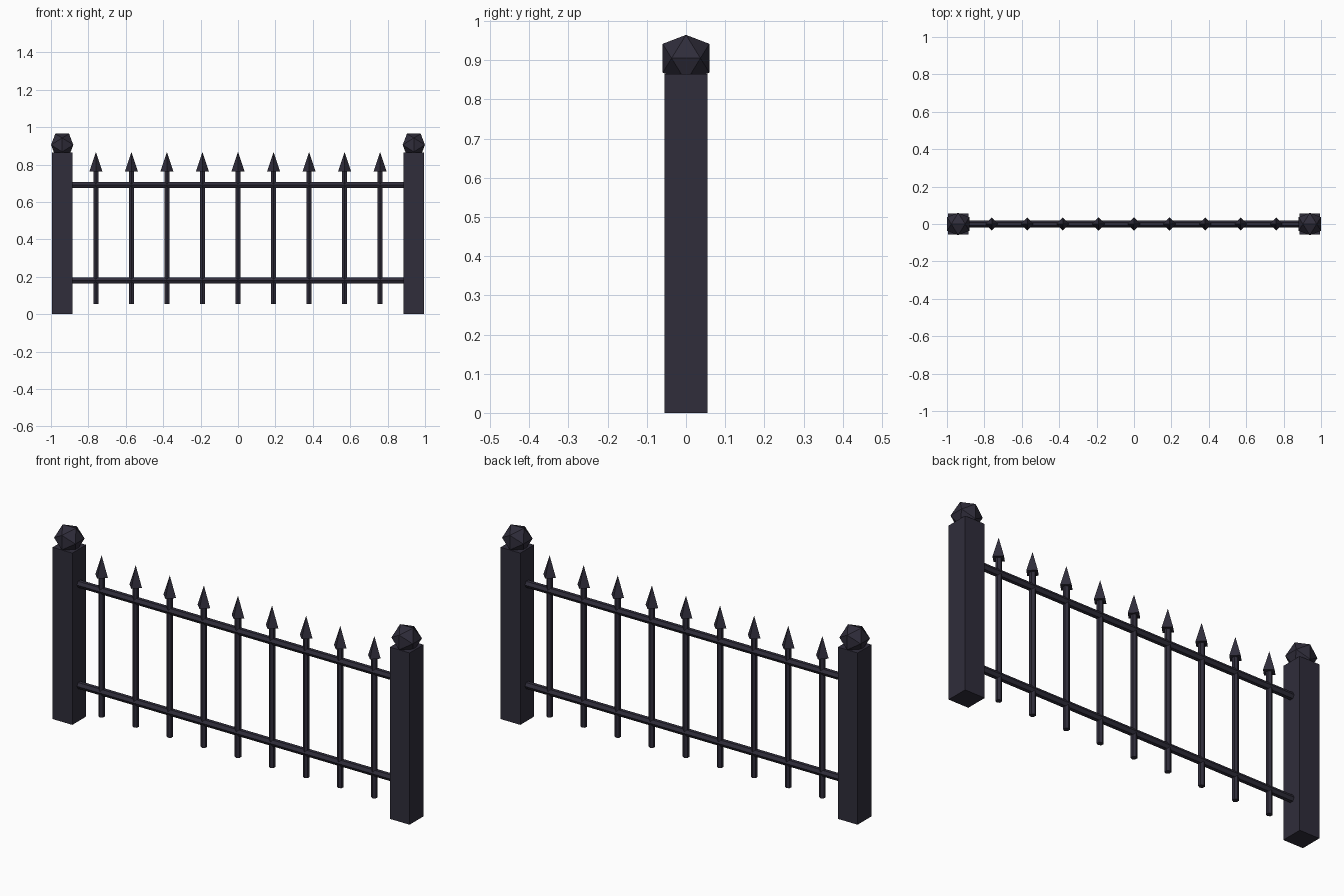
import bpy, bmesh
from math import pi
from mathutils import Matrix, Vector

cube = bpy.data.objects.get("Cube")
if cube:
    bpy.data.objects.remove(cube, do_unlink=True)

IRON = (0.029, 0.026, 0.043, 1.0)
iron = bpy.data.materials.new("dark_iron")
iron.use_nodes = True
iron.diffuse_color = IRON
bsdf = iron.node_tree.nodes["Principled BSDF"]
bsdf.inputs["Base Color"].default_value = IRON
bsdf.inputs["Roughness"].default_value = 0.7


def finish(name, bm, location):
    bmesh.ops.recalc_face_normals(bm, faces=bm.faces)
    mesh = bpy.data.meshes.new(name)
    bm.to_mesh(mesh)
    bm.free()
    mesh.materials.append(iron)
    obj = bpy.data.objects.new(name, mesh)
    obj.location = location
    bpy.context.collection.objects.link(obj)
    return obj


def bar(name, sides, r_low, r_high, length, location, turn=Matrix()):
    """Centred prism or cone with corners on the y axis, optionally turned."""
    bm = bmesh.new()
    bmesh.ops.create_cone(bm, cap_ends=True, segments=sides, radius1=r_low,
                          radius2=r_high, depth=length, matrix=turn)
    return finish(name, bm, location)


def box(name, size, location):
    bm = bmesh.new()
    bmesh.ops.create_cube(bm, size=1, matrix=Matrix.Diagonal((*size, 1)))
    return finish(name, bm, location)


def finial(name, radius, location):
    """Icosahedron resting with one edge along x at its top."""
    bm = bmesh.new()
    long = radius * 0.8507
    short = radius * 0.5257
    for a in (-short, short):
        for b in (-long, long):
            for co in ((a, 0, b), (0, b, a), (b, a, 0)):
                bm.verts.new(Vector(co))
    bmesh.ops.convex_hull(bm, input=bm.verts)
    return finish(name, bm, location)


# Square end posts with faceted finials
POST_X, POST_H = 0.94, 0.865
for side, label in ((-1, "right"), (1, "left")):
    box(f"{label}_post", (0.11, 0.11, POST_H), (side * POST_X, 0, POST_H / 2))
    finial(f"{label}_finial", 0.07, (side * POST_X, 0, 0.905))

# Horizontal six-sided rails running between the posts
lay_down = Matrix.Rotation(pi / 2, 4, 'Y')
for label, z in (("lower", 0.18), ("upper", 0.69)):
    bar(f"{label}_rail", 6, 0.018, 0.018, 1.8, (0, 0, z), lay_down)

# Upright pickets with four-sided spear points
LOW, NECK, TIP = 0.055, 0.762, 0.867
for i in range(9):
    x = (i - 4) * 0.19
    bar(f"picket_{i + 1}", 6, 0.015, 0.015, NECK - LOW, (x, 0, (LOW + NECK) / 2))
    bar(f"spear_point_{i + 1}", 4, 0.035, 0, TIP - NECK, (x, 0, (NECK + TIP) / 2))
